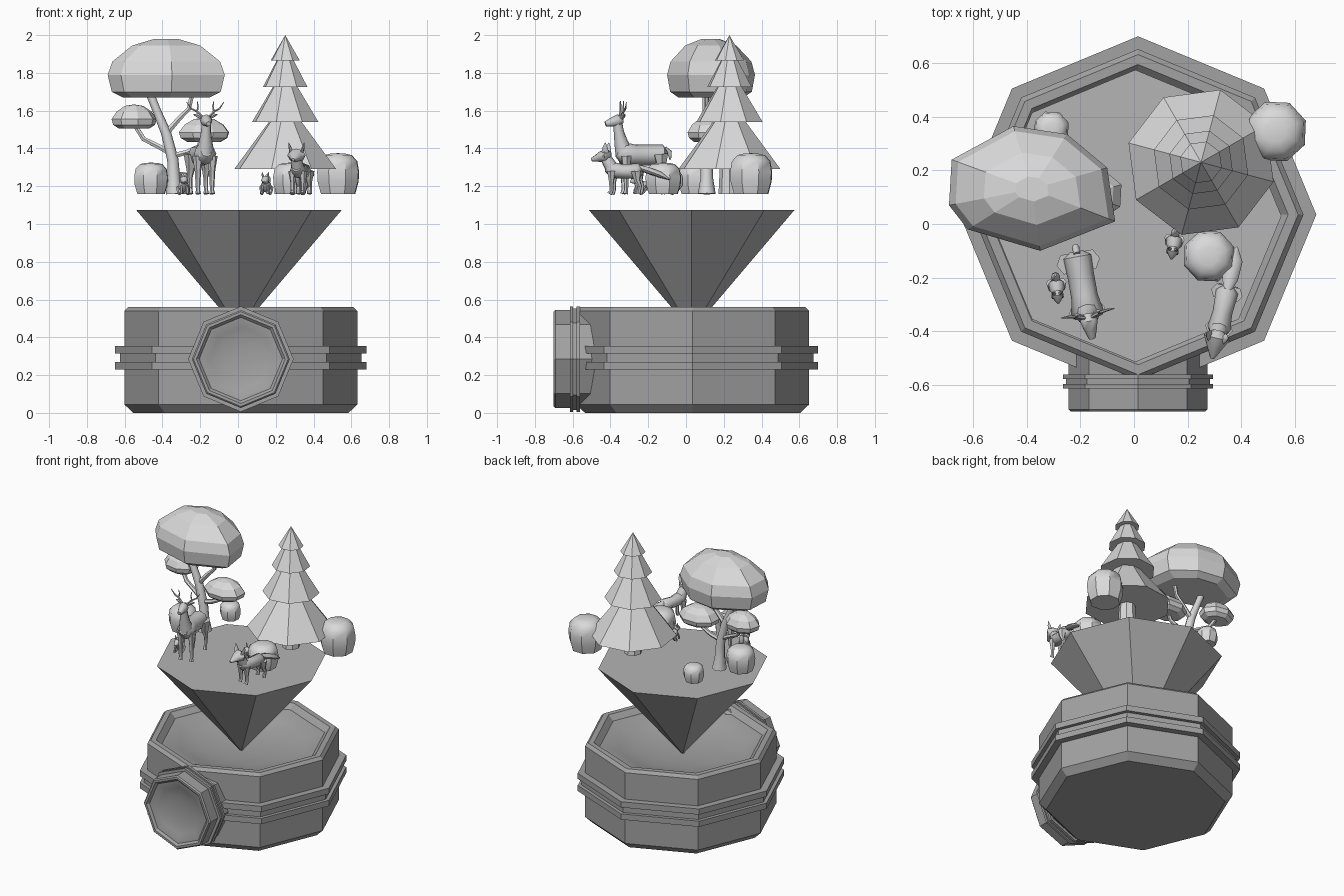
import bpy, bmesh, math
from mathutils import Vector, Matrix


def material(name, v):
    m = bpy.data.materials.new(name)
    m.diffuse_color = (v, v, v, 1)
    return m


BASE = material("dark_grey", 0.36)
ISLAND = material("mid_grey", 0.46)
PLANT = material("light_grey", 0.70)
ANIMAL = material("soft_grey", 0.60)
GROUND = 1.16


def skin(bm, rings):
    """Bridge equal-sized rings of points and cap both ends."""
    vr = [[bm.verts.new(p) for p in r] for r in rings]
    n = len(vr[0])
    for a, b in zip(vr, vr[1:]):
        for i in range(n):
            bm.faces.new((a[i], a[(i + 1) % n], b[(i + 1) % n], b[i]))
    bm.faces.new(vr[0][::-1])
    bm.faces.new(vr[-1])


def finish(name, bm, mat, matrix=Matrix(), smooth=0):
    bmesh.ops.remove_doubles(bm, verts=bm.verts, dist=1e-5)
    bmesh.ops.recalc_face_normals(bm, faces=bm.faces)
    me = bpy.data.meshes.new(name)
    bm.to_mesh(me)
    bm.free()
    me.materials.append(mat)
    ob = bpy.data.objects.new(name, me)
    ob.matrix_world = matrix
    bpy.context.collection.objects.link(ob)
    if smooth:
        me.shade_smooth()
        me.set_sharp_from_angle(angle=math.radians(smooth))
    return ob


def lathe(name, profile, mat, loc, sides=8, turn=0, matrix=Matrix(), smooth=0):
    """Turn (radius, z) points about z with few sides."""
    bm = bmesh.new()
    t0 = math.radians(turn)
    skin(bm, [[(r * math.cos(t0 + math.tau * i / sides), r * math.sin(t0 + math.tau * i / sides), z)
               for i in range(sides)] for r, z in profile])
    return finish(name, bm, mat, Matrix.Translation(loc) @ matrix, smooth)


def tube(bm, pts, sides=8):
    """Tapered limb along (x, y, z, radius); radius may be (wide, tall)."""
    ps = [Vector(p[:3]) for p in pts]
    d = ps[-1] - ps[0]
    ref = Vector((1, 0, 0)) if abs(d.x) <= abs(d.y) else Vector((0, 1, 0))
    rings = []
    for k, p in enumerate(ps):
        t = (ps[min(k + 1, len(ps) - 1)] - ps[max(k - 1, 0)]).normalized()
        u = (ref - t * ref.dot(t)).normalized()
        v = t.cross(u)
        r = pts[k][3]
        ru, rv = r if isinstance(r, tuple) else (r, r)
        rings.append([p + u * ru * math.cos(math.tau * i / sides) + v * rv * math.sin(math.tau * i / sides)
                      for i in range(sides)])
    skin(bm, rings)


def creature(name, limbs, pairs, loc, yaw):
    """Centre limbs plus limbs mirrored left and right, facing -y."""
    bm = bmesh.new()
    for l in limbs:
        tube(bm, l)
    for l in pairs:
        for s in (1, -1):
            tube(bm, [(s * p[0],) + tuple(p[1:]) for p in l], 6)
    rot = Matrix.Translation((loc[0], loc[1], GROUND)) @ Matrix.Rotation(yaw, 4, 'Z')
    return finish(name, bm, ANIMAL, rot, 50)


# Eight-sided drum with twin bands and a shallow dish; reused smaller as the front dish
drum = [(0.57, 0), (0.617, 0.045), (0.617, 0.23), (0.665, 0.23), (0.665, 0.27), (0.64, 0.27),
        (0.64, 0.315), (0.665, 0.315), (0.665, 0.355), (0.617, 0.355), (0.617, 0.54), (0.597, 0.56),
        (0.56, 0.56), (0.525, 0.525), (0.49, 0.52), (0.40, 0.486), (0.27, 0.457), (0.13, 0.443), (0, 0.44)]
lathe("base_drum", drum, BASE, (0.015, 0.035, 0), smooth=30)
lathe("front_dish", drum, BASE, (0.015, -0.465, 0.285),
      matrix=Matrix.Rotation(math.pi / 2, 4, 'X') @ Matrix.Scale(0.42, 4), smooth=30)

# Floating island, an upside-down pyramid
lathe("island", [(0.01, 0.445), (0.545, 1.075)], ISLAND, (0.005, 0.03, 0))

# Pine tree
pine = (0.25, 0.23, 0)
lathe("pine_trunk", [(0.058, GROUND), (0.05, 1.32)], PLANT, pine)
tiers = [(0, 2.0, 0.08, 1.865), (0.047, 1.865, 0.122, 1.725),
         (0.068, 1.725, 0.182, 1.54), (0.09, 1.54, 0.28, 1.29)]
for i, (r0, z0, r1, z1) in enumerate(tiers):
    lathe("pine_tier_%d" % (i + 1), [(r0, z0), (r1, z1)], PLANT, pine, turn=30)

# Flat-topped tree: trunk, branches and canopies
bm = bmesh.new()
tube(bm, [(-0.335, .11, 1.16, .047), (-0.34, .11, 1.24, .034), (-0.345, .11, 1.34, .03),
          (-0.38, .11, 1.48, .027), (-0.43, .11, 1.6, .022), (-0.47, .11, 1.70, .022)])
tube(bm, [(-0.35, .11, 1.37, .016), (-0.42, .125, 1.41, .015), (-0.5, .145, 1.45, .014), (-0.55, .16, 1.53, .014)], 6)
tube(bm, [(-0.345, .11, 1.36, .016), (-0.27, .11, 1.38, .015), (-0.21, .11, 1.41, .013), (-0.185, .11, 1.47, .013)], 6)
tube(bm, [(-0.38, .11, 1.48, .018), (-0.31, .11, 1.56, .015), (-0.26, .11, 1.61, .013), (-0.24, .11, 1.70, .013)], 6)
finish("canopy_tree_trunk", bm, PLANT, smooth=50)

outline = [(-.69, .07), (-.62, -.02), (-.35, -.1), (-.07, .01), (-.1, .21), (-.25, .335), (-.45, .365), (-.68, .24)]
layers = [(.74, 1.67), (.93, 1.70), (1, 1.79), (.92, 1.86), (.58, 1.945), (.2, 1.98)]
bm = bmesh.new()
skin(bm, [[(-.38 + (x + .38) * s, .13 + (y - .13) * s, z) for x, y in outline] for s, z in layers])
finish("large_canopy", bm, PLANT)
small = [(.09, 0), (.125, .02), (.135, .05), (.105, .09), (.055, .12), (0, .128)]
lathe("left_small_canopy", small, PLANT, (-.55, .16, 1.505), turn=10, matrix=Matrix.Diagonal((.9, .7, 1, 1)))
lathe("right_small_canopy", small, PLANT, (-.18, .11, 1.435), turn=20, matrix=Matrix.Diagonal((1.05, .8, 1, 1)))

# Rounded eight-sided boulders
rock = [(.82, 0), (.98, .3), (1, .55), (.92, .8), (.66, .95), (.35, .99), (0, 1)]
for name, x, y, r, h in (("right_boulder", .53, .345, .118, .215), ("front_boulder", .28, -.12, .1, .165),
                         ("left_boulder", -.46, .05, .095, .165), ("back_stump", -.308, .355, .068, .115)):
    lathe(name, [(a * r, b * h) for a, b in rock], PLANT, (x, y, GROUND), turn=20, smooth=40)

# Deer
creature("deer", [
    [(0, .14, .205, .025), (0, .12, .205, .055), (0, .05, .205, (.05, .055)), (0, -.03, .205, (.05, .055)),
     (0, -.09, .212, .06), (0, -.125, .225, .03)],
    [(0, -.085, .21, .052), (0, -.105, .27, .037), (0, -.118, .33, .027), (0, -.125, .385, .025)],
    [(0, -.095, .388, .015), (0, -.12, .388, .033), (0, -.15, .38, .026), (0, -.19, .37, .013)],
    [(0, .13, .24, .012), (0, .155, .22, .014), (0, .16, .18, .004)],
], [
    [(.038, -.085, .2, .03), (.038, -.085, .12, .017), (.038, -.085, .02, .011), (.038, -.09, 0, .015)],
    [(.04, .1, .21, .042), (.042, .105, .14, .025), (.042, .125, .085, .013), (.042, .115, .02, .011), (.042, .11, 0, .015)],
    [(.015, -.11, .405, .007), (.045, -.1, .435, .006), (.075, -.095, .45, .005), (.1, -.095, .485, .002)],
    [(.045, -.1, .435, .005), (.04, -.1, .465, .004), (.045, -.1, .49, .002)],
    [(.02, -.105, .4, .008), (.04, -.1, .415, .013), (.065, -.098, .42, .002)],
], (-.19, -.24), .18)

# Fox
creature("fox", [
    [(0, .1, .12, .02), (0, .08, .12, .042), (0, 0, .118, .037), (0, -.06, .125, .043), (0, -.09, .14, .025)],
    [(0, -.06, .13, .036), (0, -.085, .17, .032), (0, -.1, .195, .028)],
    [(0, -.07, .2, .02), (0, -.095, .203, (.05, .036)), (0, -.125, .195, (.034, .028)), (0, -.175, .18, .008)],
    [(0, .08, .14, .013), (0, .13, .125, (.03, .018)), (0, .2, .1, (.032, .016)), (0, .25, .075, .003)],
], [
    [(.028, -.06, .12, .024), (.028, -.06, .06, .013), (.028, -.06, .015, .011), (.028, -.07, 0, .015)],
    [(.03, .075, .12, .03), (.03, .08, .07, .017), (.03, .095, .04, .011), (.03, .085, 0, .013)],
    [(.028, -.095, .22, (.02, .01)), (.036, -.092, .245, (.014, .007)), (.042, -.09, .272, .001)],
], (.33, -.33), -.22)

# Two small squirrels
for name, x, y, yaw in (("right_squirrel", .148, -.075, -.15), ("left_squirrel", -.288, -.24, .1)):
    creature(name, [
        [(0, .035, .03, .012), (0, .02, .035, .03), (0, -.005, .045, .028), (0, -.025, .06, .014)],
        [(0, -.01, .07, .012), (0, -.025, .072, .022), (0, -.042, .068, .015), (0, -.056, .062, .005)],
        [(0, .03, .02, .008), (0, .045, .05, .016), (0, .042, .085, .017), (0, .05, .105, .004)],
    ], [
        [(.015, -.02, .04, .008), (.016, -.03, .02, .006), (.016, -.032, 0, .008)],
        [(.02, .02, .035, .018), (.022, .01, .01, .012), (.022, -.005, 0, .009)],
        [(.011, -.02, .085, .007), (.015, -.018, .1, .006), (.018, -.016, .116, .001)],
    ], (x, y), yaw)
